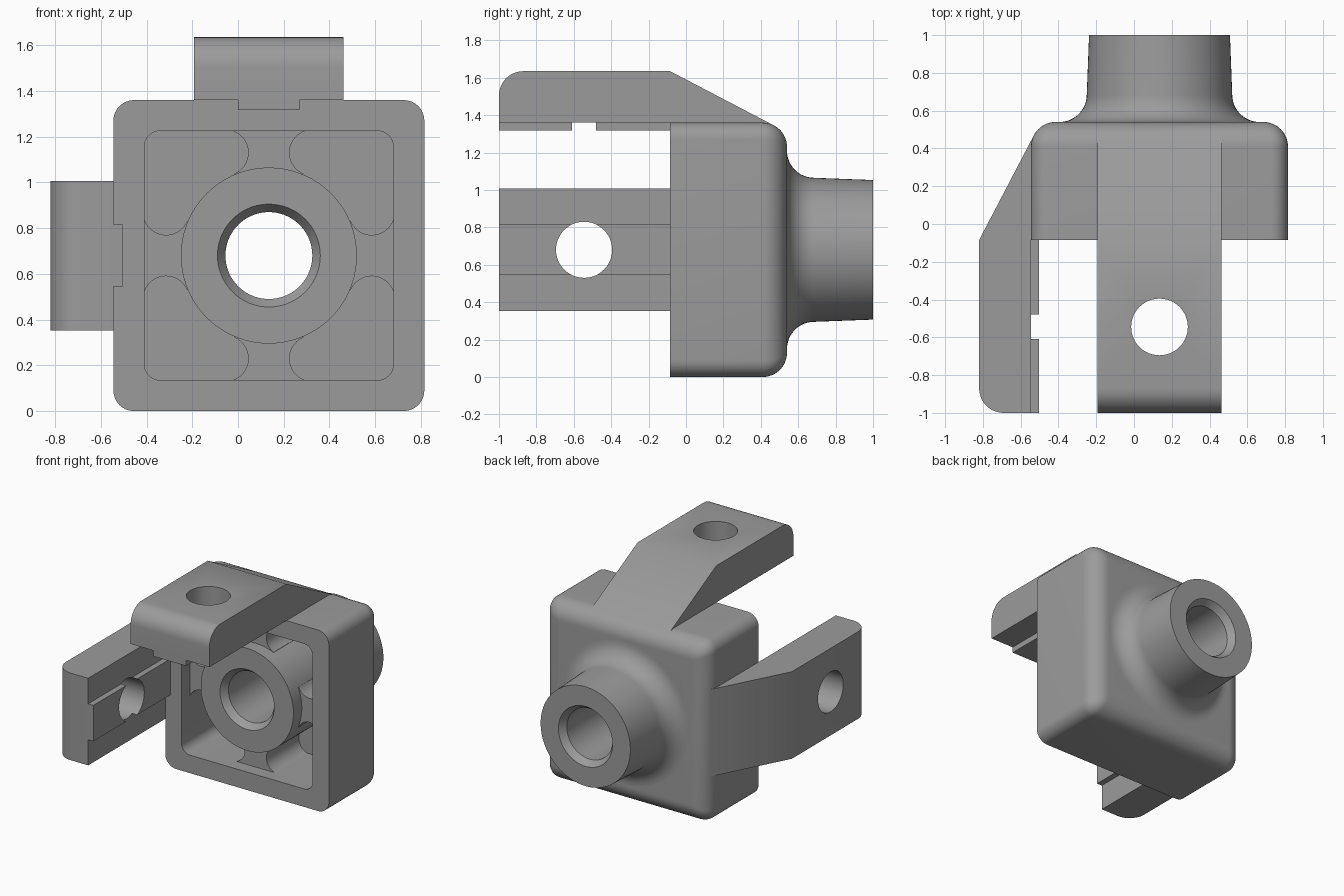
import bpy, bmesh
from math import sin, cos, pi, sqrt, atan2
from mathutils import Matrix

if "Cube" in bpy.data.objects:
    bpy.data.objects.remove(bpy.data.objects["Cube"])

CENTRE = Matrix.Translation((0.135, 0, 0.68))   # axis of the hub
HALF, FRONT, BACK = 0.68, -0.085, 0.54          # housing extents
WALL = 0.545                                    # half width of the cavity

grey = bpy.data.materials.new("grey")
grey.use_nodes = True
colour = (0.33, 0.33, 0.33, 1)
grey.diffuse_color = colour
grey.node_tree.nodes["Principled BSDF"].inputs["Base Color"].default_value = colour


def arc(cx, cy, r, a0, a1, n=12):
    return [(cx + r * cos(a0 + (a1 - a0) * i / n), cy + r * sin(a0 + (a1 - a0) * i / n))
            for i in range(n + 1)]


def rounded_square(h, r):
    pts = []
    for k, (sx, sy) in enumerate([(1, 1), (-1, 1), (-1, -1), (1, -1)]):
        pts += arc(sx * (h - r), sy * (h - r), r, k * pi / 2, (k + 1) * pi / 2, 8)
    return pts


def loft(name, rings, capped=True, matrix=CENTRE):
    """Skin a list of equal rings; the ends are capped or joined to each other."""
    bm = bmesh.new()
    loops = [[bm.verts.new(p) for p in ring] for ring in rings]
    pairs = list(zip(loops, loops[1:])) + ([] if capped else [(loops[-1], loops[0])])
    for a, b in pairs:
        for i in range(len(a)):
            j = (i + 1) % len(a)
            bm.faces.new((a[i], a[j], b[j], b[i]))
    if capped:
        bm.faces.new(loops[0])
        bm.faces.new(loops[-1])
    bmesh.ops.recalc_face_normals(bm, faces=bm.faces)
    mesh = bpy.data.meshes.new(name)
    bm.to_mesh(mesh)
    bm.free()
    mesh.materials.append(grey)
    ob = bpy.data.objects.new(name, mesh)
    ob.matrix_world = matrix
    bpy.context.collection.objects.link(ob)
    return ob


def prism_y(name, pts, y0, y1, matrix=CENTRE):
    return loft(name, [[(x, y, z) for x, z in pts] for y in (y0, y1)], matrix=matrix)


def cut(ob, cutters):
    for c in cutters:
        c.hide_render = True
        mod = ob.modifiers.new("cut", 'BOOLEAN')
        mod.operation, mod.solver, mod.object = 'DIFFERENCE', 'EXACT', c
    dg = bpy.context.evaluated_depsgraph_get()
    mesh = bpy.data.meshes.new_from_object(ob.evaluated_get(dg))
    ob.modifiers.clear()
    ob.data = mesh


parts, cutters = [], []

# Housing: rounded block with softened back edges, hollow from the front
R = 0.13
rings = [[(x, FRONT, z) for x, z in rounded_square(HALF, 0.09)]]
for i in range(13):
    a = i / 12 * pi / 2
    inset = R * (1 - cos(a))
    rings.append([(x, BACK - R + R * sin(a), z)
                  for x, z in rounded_square(HALF - inset, max(0.09 - 0.6 * inset, 0.01))])
housing = loft("housing", rings)
cavity = prism_y("cavity_cutter", rounded_square(WALL, 0.07), -0.3, 0.4)
opening = prism_y("opening_cutter", arc(0, 0, 0.3, 0, 2 * pi, 48)[:-1], 0.2, 0.8)
cut(housing, [cavity, opening])
cutters += [cavity, opening]
parts.append(housing)

# Hub: turned tube with a flared root and chamfered bore
profile = [(0.19, FRONT + 0.05), (0.225, FRONT), (0.385, FRONT), (0.385, 0.46), (0.53, 0.46)]
profile += arc(0.53, BACK + 0.145, 0.145, -pi / 2, -pi)
profile += [(0.373, 1), (0.225, 1), (0.19, 0.95)]
steps = 72
hub = loft("hub", [[(r * cos(2 * pi * k / steps), y, r * sin(2 * pi * k / steps))
                    for r, y in profile] for k in range(steps)], capped=False)
parts.append(hub)

# Four recessed ribs with filleted ends between hub and walls
cx, cz = 0.19, 0.45
side = [(cx, 0.6)] + arc(cx, cz, 0.1, pi / 2, atan2(-cz, -cx) + 2 * pi, 16) + [(0.1, 0.25)]
outline = side + [(-x, z) for x, z in reversed(side)]
for k, where in enumerate(["top", "left", "bottom", "right"]):
    turn = CENTRE @ Matrix.Rotation(k * pi / 2, 4, 'Y')
    parts.append(prism_y(where + "_rib", outline, FRONT + 0.1, 0.42, turn))

# Two identical arms, one on top and one on the right side
OUT = 0.955
arm_side = [(-1, HALF)] + arc(-0.87, OUT - 0.13, 0.13, pi, pi / 2)
arm_side += [(FRONT, OUT), (0.468, 0.666), (0.44, 0.62), (-0.05, 0.62), (-0.05, HALF)]
for where, angle in (("top", 0), ("right", -pi / 2)):
    m = CENTRE @ Matrix.Rotation(angle, 4, 'Y')
    arm = loft(where + "_arm", [[(x, y, z) for y, z in arm_side] for x in (-0.327, 0.327)], matrix=m)
    tongue = prism_y(where + "_tongue", [(-0.135, 0.637), (0.135, 0.637), (0.135, HALF), (-0.135, HALF)],
                     -1, -0.05, m)
    circle = arc(0, -0.545, 0.15, 0, 2 * pi, 48)[:-1]
    hole = loft(where + "_hole_cutter", [[(x, y, z) for x, y in circle] for z in (0.5, 1.1)], matrix=m)
    cut(arm, [hole])
    cut(tongue, [hole])
    cutters.append(hole)
    parts += [arm, tongue]

for c in cutters:
    bpy.data.objects.remove(c)

# Smooth the round surfaces, keep the edges crisp
bpy.ops.object.select_all(action='DESELECT')
for ob in parts:
    ob.select_set(True)
bpy.context.view_layer.objects.active = parts[0]
bpy.ops.object.shade_smooth_by_angle(angle=pi / 6)
